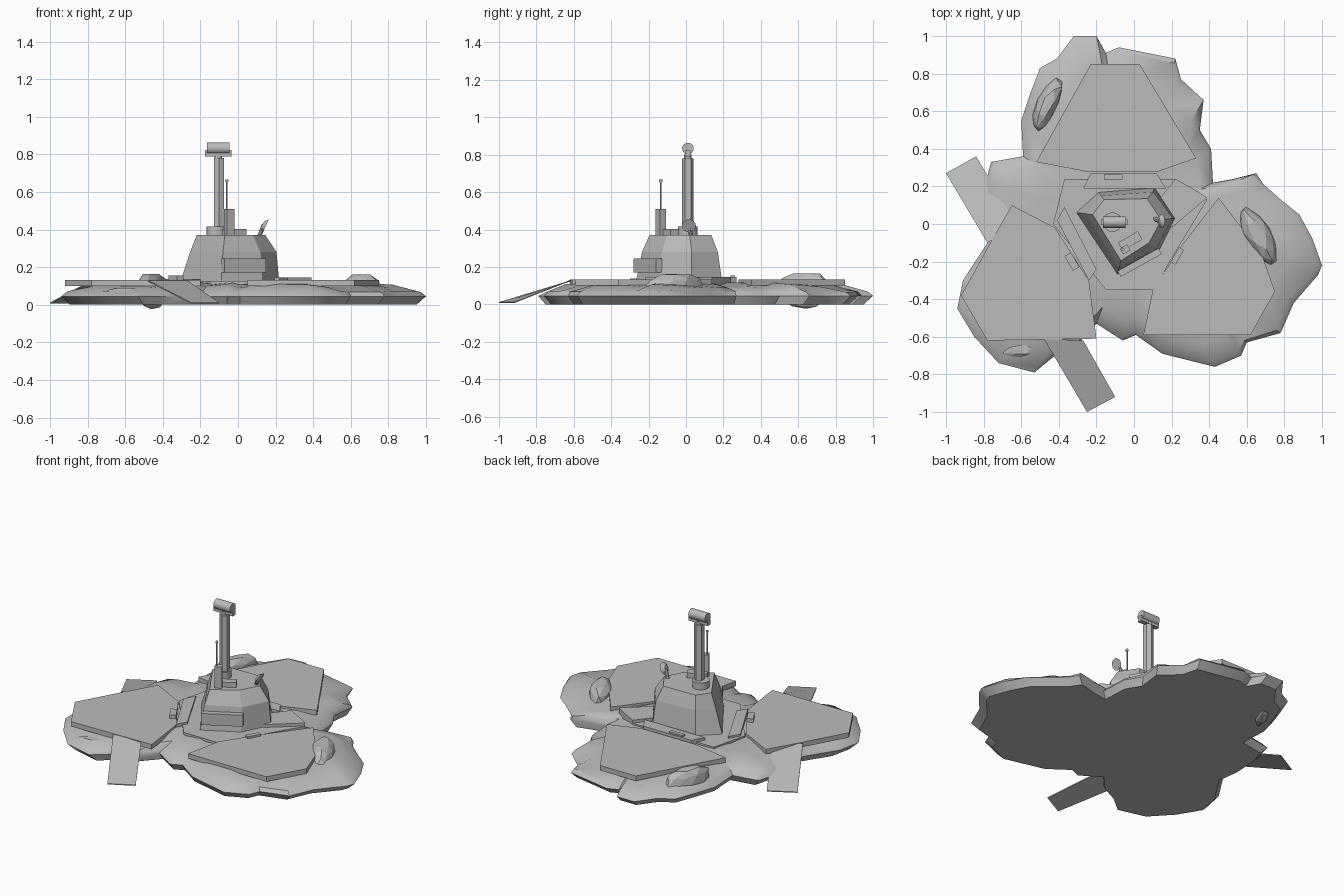
import bpy, bmesh, math, random
from mathutils import Vector, Matrix

random.seed(4)
if "Cube" in bpy.data.objects:
    bpy.data.objects.remove(bpy.data.objects["Cube"], do_unlink=True)

grey = bpy.data.materials.new("plain grey")
grey.use_nodes = True
grey.diffuse_color = (0.5, 0.5, 0.5, 1)
grey.node_tree.nodes["Principled BSDF"].inputs["Base Color"].default_value = (0.5, 0.5, 0.5, 1)


def finish(name, bm, smooth=False):
    bmesh.ops.recalc_face_normals(bm, faces=bm.faces[:])
    mesh = bpy.data.meshes.new(name)
    bm.to_mesh(mesh)
    bm.free()
    mesh.materials.append(grey)
    ob = bpy.data.objects.new(name, mesh)
    bpy.context.scene.collection.objects.link(ob)
    if smooth:
        bpy.ops.object.select_all(action='DESELECT')
        ob.select_set(True)
        bpy.context.view_layer.objects.active = ob
        bpy.ops.object.shade_smooth_by_angle(angle=math.radians(35))
    return ob


def loft(name, rings, smooth=False):
    """Skin a stack of equal-length point rings and cap both ends."""
    bm = bmesh.new()
    loops = [[bm.verts.new(p) for p in ring] for ring in rings]
    n = len(loops[0])
    for a, b in zip(loops, loops[1:]):
        for i in range(n):
            j = (i + 1) % n
            bm.faces.new((a[i], a[j], b[j], b[i]))
    bm.faces.new(loops[0][::-1])
    bm.faces.new(loops[-1])
    return finish(name, bm, smooth)


def slab(name, outline, low, high):
    return loft(name, [[(x, y, z) for x, y in outline] for z in (low, high)])


def box(name, centre, size, turn=0):
    bm = bmesh.new()
    m = (Matrix.Translation(centre) @ Matrix.Rotation(math.radians(turn), 4, 'Z')
         @ Matrix.Diagonal((*size, 1)))
    bmesh.ops.create_cube(bm, size=1, matrix=m)
    return finish(name, bm)


def rod(name, start, end, r1, r2=None, sides=16):
    a, b = Vector(start), Vector(end)
    q = (b - a).to_track_quat('Z', 'Y').to_matrix().to_4x4()
    bm = bmesh.new()
    bmesh.ops.create_cone(bm, cap_ends=True, segments=sides, radius1=r1,
                          radius2=r1 if r2 is None else r2, depth=(b - a).length,
                          matrix=Matrix.Translation((a + b) / 2) @ q)
    return finish(name, bm, sides > 8)


def boulder(name, centre, size, turn):
    bm = bmesh.new()
    bmesh.ops.create_icosphere(bm, subdivisions=2, radius=1)
    for v in bm.verts:
        v.co *= random.uniform(0.88, 1.05)
        v.co.z = min(v.co.z, 0.8)
    bm.transform(Matrix.Translation(centre) @ Matrix.Rotation(math.radians(turn), 4, 'Z')
                 @ Matrix.Diagonal((*size, 1)))
    return finish(name, bm)


# Three-lobed rock island
coast = [(1, -.22), (.95, -.08), (.88, .05), (.78, .13), (.69, .21), (.65, .27), (.53, .24),
         (.42, .22), (.41, .4), (.35, .5), (.37, .66), (.25, .77), (.22, .88), (-.08, .94),
         (-.15, .91), (-.2, 1), (-.32, 1), (-.41, .88), (-.5, .83), (-.55, .7), (-.6, .55),
         (-.59, .36), (-.76, .33), (-.79, .22), (-.8, .05), (-.78, -.1), (-.91, -.3),
         (-.94, -.45), (-.85, -.6), (-.72, -.74), (-.53, -.79), (-.42, -.7), (-.3, -.64),
         (-.2, -.53), (-.06, -.62), (.01, -.59), (.15, -.69), (.43, -.76), (.57, -.7),
         (.6, -.63), (.78, -.58), (.85, -.42), (.98, -.27)]
rings = []
for scale, z, jitter in ((.95, 0, 0), (1, .045, 0), (.97, .066, .008), (.83, .098, .012),
                         (.62, .112, .006), (.3, .118, 0)):
    ring = []
    for x, y in coast:
        s = scale + random.uniform(-jitter, jitter) * 1.5
        ring.append((x * s, y * s, z + random.uniform(-jitter, jitter)))
    rings.append(ring)
loft("rock_island", rings, True)

# Boulders on the island
boulder("right_boulder", (.66, -.06, .09), (.18, .075, .09), -60)
boulder("back_boulder", (-.46, .64, .08), (.16, .06, .105), 65)
boulder("front_boulder", (-.6, -.67, .05), (.11, .05, .05), 10)

# Landing platforms
slab("back_platform", [(-.23, .85), (.03, .85), (.33, .35), (.13, .28), (-.26, .28),
                       (-.52, .33)], .1, .132)
slab("left_platform", [(.45, .14), (.68, -.16), (.75, -.36), (.62, -.59), (.05, -.59),
                       (.1, -.35), (.25, -.12)], .1, .132)
slab("right_platform", [(-.65, .1), (-.42, -.02), (-.24, -.3), (-.2, -.61), (-.78, -.62),
                        (-.92, -.38), (-.77, -.11)], .1, .132)

# Access ramps
def ramp(name, top, foot):
    loft(name, [[(x, y, z + d) for (x, y), z in zip(top + foot, (.13, .13, .012, .012))]
                for d in (-.006, 0)])

ramp("back_ramp", [(-.78, -.1), (-.62, -.01)], [(-.84, .36), (-1, .27)])
ramp("front_ramp", [(-.48, -.61), (-.27, -.62)], [(-.1, -.92), (-.25, -1)])

# Central deck and the links to each platform
slab("central_deck", [(-.43, 0), (-.15, -.35), (.11, -.35), (.19, -.2), (.39, .13),
                      (.22, .24), (-.37, .24)], .1, .126)
slab("back_link", [(-.27, .19), (-.23, .27), (.12, .27), (.17, .19)], .1, .145)
slab("left_link", [(.2, -.02), (.39, .14), (.31, .19), (.22, .24), (.14, .14)], .1, .145)
slab("right_link", [(-.41, .02), (-.37, .09), (-.2, -.24), (-.24, -.3)], .1, .138)
box("back_latch", (-.11, .25, .145), (.1, .025, .02))
box("right_latch", (-.33, -.2, .14), (.09, .04, .03), -60)
box("left_latch", (.23, -.17, .13), (.09, .03, .03), 60)

# Tower with tapering walls
base = [(-.31, .06), (-.19, .17), (.11, .195), (.22, .03), (.13, -.15), (-.09, -.27)]
shoulder = [(-.255, .055), (-.175, .15), (.1, .17), (.205, .03), (.12, -.13), (-.08, -.235)]
roof = [(-.22, .05), (-.16, .13), (.07, .135), (.145, .02), (.08, -.1), (-.07, -.195)]
loft("tower", [[(x, y, z) for x, y in pts]
               for pts, z in ((base, .11), (shoulder, .28), (roof, .37))])
box("front_panel", (.03, -.205, .208), (.25, .035, .075), 29)

# Mast with a sensor drum
rod("mast_foot", (-.115, .01, .36), (-.115, .01, .415), .052)
rod("mast", (-.102, .01, .4), (-.102, .01, .78), .031, sides=6)
box("drum_cradle", (-.105, .01, .805), (.14, .03, .035))
rod("mast_neck", (-.105, .01, .77), (-.105, .01, .8), .02)
rod("sensor_drum", (-.165, .01, .833), (-.045, .01, .833), .031)

# Aerial and roof boxes
box("aerial_box", (-.047, -.135, .44), (.045, .036, .14), 30)
rod("aerial", (-.06, -.135, .5), (-.06, -.135, .66), .005, sides=8)
rod("aerial_tip", (-.06, -.135, .655), (-.06, -.135, .667), .009)
box("roof_box", (-.02, -.09, .385), (.12, .05, .035), 30)

# Dish on its stalk
rod("dish_stalk", (.1, .035, .33), (.137, .015, .425), .012, sides=8)
rod("dish", (.131, .015, .428), (.148, .015, .42), .016, .038)
